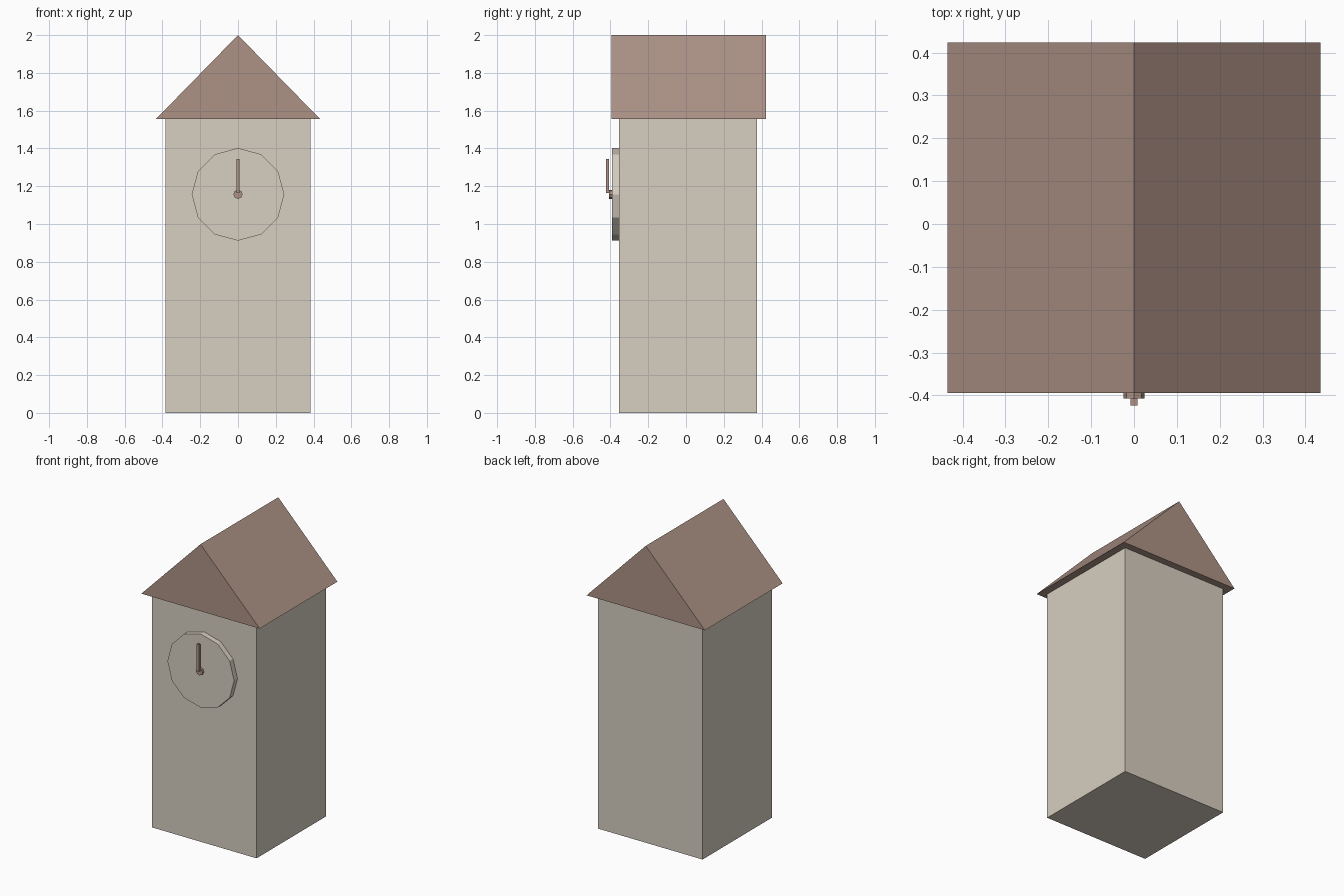
import bpy, bmesh, math
from mathutils import Matrix

if "Cube" in bpy.data.objects:
    bpy.data.objects.remove(bpy.data.objects["Cube"], do_unlink=True)


def material(name, rgb):
    m = bpy.data.materials.new(name)
    m.use_nodes = True
    m.diffuse_color = (*rgb, 1)
    m.node_tree.nodes["Principled BSDF"].inputs["Base Color"].default_value = (*rgb, 1)
    return m


stone = material("pale stone", (0.68, 0.62, 0.53))
brown = material("dusty brown", (0.42, 0.29, 0.24))


def prism(name, outline, y0, y1, mat):
    """Extrude an (x, z) outline from y0 (front) to y1 (back)."""
    bm = bmesh.new()
    face = bm.faces.new([bm.verts.new((x, y0, z)) for x, z in outline])
    out = bmesh.ops.extrude_face_region(bm, geom=[face], use_keep_orig=True)
    for v in out["geom"]:
        if isinstance(v, bmesh.types.BMVert):
            v.co.y = y1
    bmesh.ops.recalc_face_normals(bm, faces=bm.faces)
    mesh = bpy.data.meshes.new(name)
    bm.to_mesh(mesh)
    bm.free()
    mesh.materials.append(mat)
    obj = bpy.data.objects.new(name, mesh)
    bpy.context.collection.objects.link(obj)
    return obj


def rect(half, z0, z1):
    return [(-half, z0), (half, z0), (half, z1), (-half, z1)]


def ring(radius, sides, z):
    return [(radius * math.cos(math.tau * i / sides),
             z + radius * math.sin(math.tau * i / sides)) for i in range(sides)]


DIAL_Z = 1.157

# Tower and overhanging gable roof
prism("tower_body", rect(0.385, 0, 1.555), -0.355, 0.376, stone)
prism("gable_roof", [(-0.435, 1.555), (0.435, 1.555), (0, 2)], -0.394, 0.423, brown)

# Clock dial with hub and single hand
prism("clock_dial", ring(0.245, 12, DIAL_Z), -0.391, -0.355, stone)
prism("clock_hub", ring(0.024, 8, DIAL_Z), -0.407, -0.391, brown)
prism("clock_hand", rect(0.008, 1.165, 1.345), -0.423, -0.407, brown)
